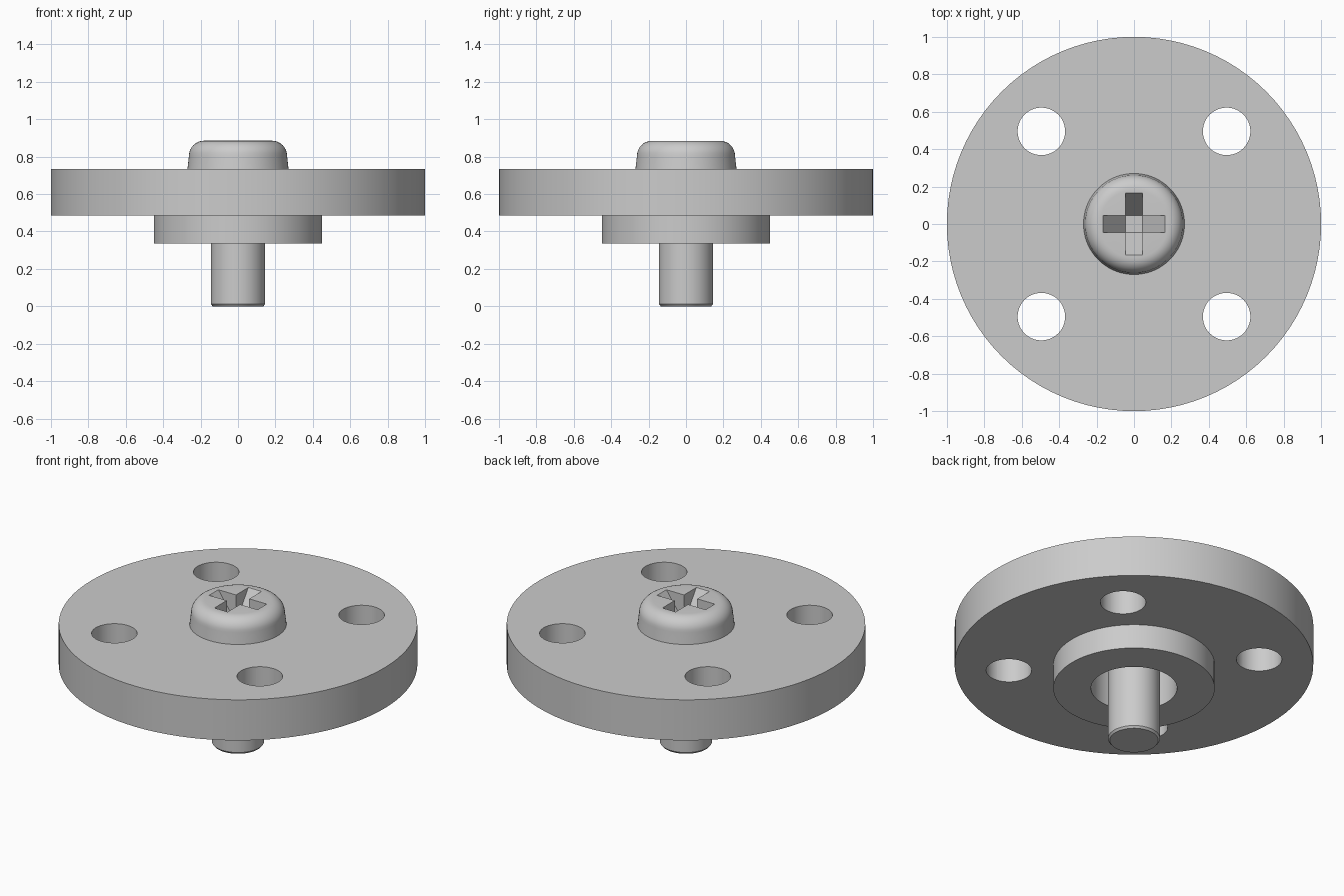
import bpy
import bmesh
import math

cube = bpy.data.objects.get("Cube")
if cube:
    bpy.data.objects.remove(cube, do_unlink=True)

grey = bpy.data.materials.new("light_grey")
grey.use_nodes = True
grey.diffuse_color = (0.6, 0.6, 0.6, 1)
grey.node_tree.nodes["Principled BSDF"].inputs["Base Color"].default_value = (0.6, 0.6, 0.6, 1)


def make_object(name, bm):
    bmesh.ops.recalc_face_normals(bm, faces=bm.faces)
    mesh = bpy.data.meshes.new(name)
    bm.to_mesh(mesh)
    bm.free()
    mesh.materials.append(grey)
    obj = bpy.data.objects.new(name, mesh)
    bpy.context.collection.objects.link(obj)
    return obj


def revolve(name, profile, closed=False, steps=96):
    """Spin (radius, z) points around the z axis."""
    bm = bmesh.new()
    verts = [bm.verts.new((r, 0, z)) for r, z in profile]
    edges = [bm.edges.new(pair) for pair in zip(verts, verts[1:])]
    if closed:
        edges.append(bm.edges.new((verts[-1], verts[0])))
    bmesh.ops.spin(bm, geom=verts + edges, cent=(0, 0, 0), axis=(0, 0, 1),
                   angle=math.tau, steps=steps, use_merge=True)
    bmesh.ops.remove_doubles(bm, verts=bm.verts, dist=0.0001)
    return make_object(name, bm)


def cut(target, cutter):
    cutter.hide_render = True
    mod = target.modifiers.new("cut", "BOOLEAN")
    mod.operation = "DIFFERENCE"
    mod.solver = "EXACT"
    mod.object = cutter
    bpy.ops.object.select_all(action="DESELECT")
    bpy.context.view_layer.objects.active = target
    target.select_set(True)
    bpy.ops.object.modifier_apply(modifier=mod.name)
    bpy.data.objects.remove(cutter, do_unlink=True)


def smooth(obj):
    bpy.ops.object.select_all(action="DESELECT")
    bpy.context.view_layer.objects.active = obj
    obj.select_set(True)
    bpy.ops.object.shade_smooth_by_angle(angle=math.radians(30))


# Round plate with a stepped hub and a bore through the middle
disc_bottom, disc_top, hub_bottom = 0.485, 0.735, 0.335
bore, hub = 0.24, 0.45
plate = revolve("disc_with_hub", [(bore, hub_bottom), (hub, hub_bottom), (hub, disc_bottom),
                                  (1, disc_bottom), (1, disc_top), (bore, disc_top)], closed=True)

# Four mounting holes
for sx in (-1, 1):
    for sy in (-1, 1):
        bm = bmesh.new()
        bmesh.ops.create_cone(bm, cap_ends=True, segments=48, radius1=0.127, radius2=0.127, depth=1)
        bmesh.ops.translate(bm, verts=bm.verts, vec=(0.495 * sx, 0.495 * sy, 0.6))
        cut(plate, make_object("hole_cutter", bm))
smooth(plate)

# Screw: chamfered shaft and rounded pan head
shaft, head, top, fillet = 0.145, 0.262, 0.885, 0.08
profile = [(0, 0), (shaft - 0.01, 0), (shaft, 0.012), (shaft, disc_top), (0.27, disc_top)]
for i in range(9):
    a = math.radians(90 * i / 8)
    profile.append((head - fillet + fillet * math.cos(a), top - fillet + fillet * math.sin(a)))
profile.append((0, top))
screw = revolve("centre_screw", profile)

# Cross recess: two tapered slots, deepest at the middle
half, reach, depth, above = 0.045, 0.165, 0.17, 0.05
wide = reach + (reach - half) * above / depth
for turn in (0, 1):
    bm = bmesh.new()
    outline = [(-half, top - depth), (half, top - depth), (wide, top + above), (-wide, top + above)]
    face = bm.faces.new([bm.verts.new((x, -half, z)) for x, z in outline])
    side = bmesh.ops.extrude_face_region(bm, geom=[face])["geom"]
    bmesh.ops.translate(bm, verts=[g for g in side if isinstance(g, bmesh.types.BMVert)],
                        vec=(0, 2 * half, 0))
    if turn:
        for v in bm.verts:
            v.co.x, v.co.y = -v.co.y, v.co.x
    cut(screw, make_object("slot_cutter", bm))
smooth(screw)
